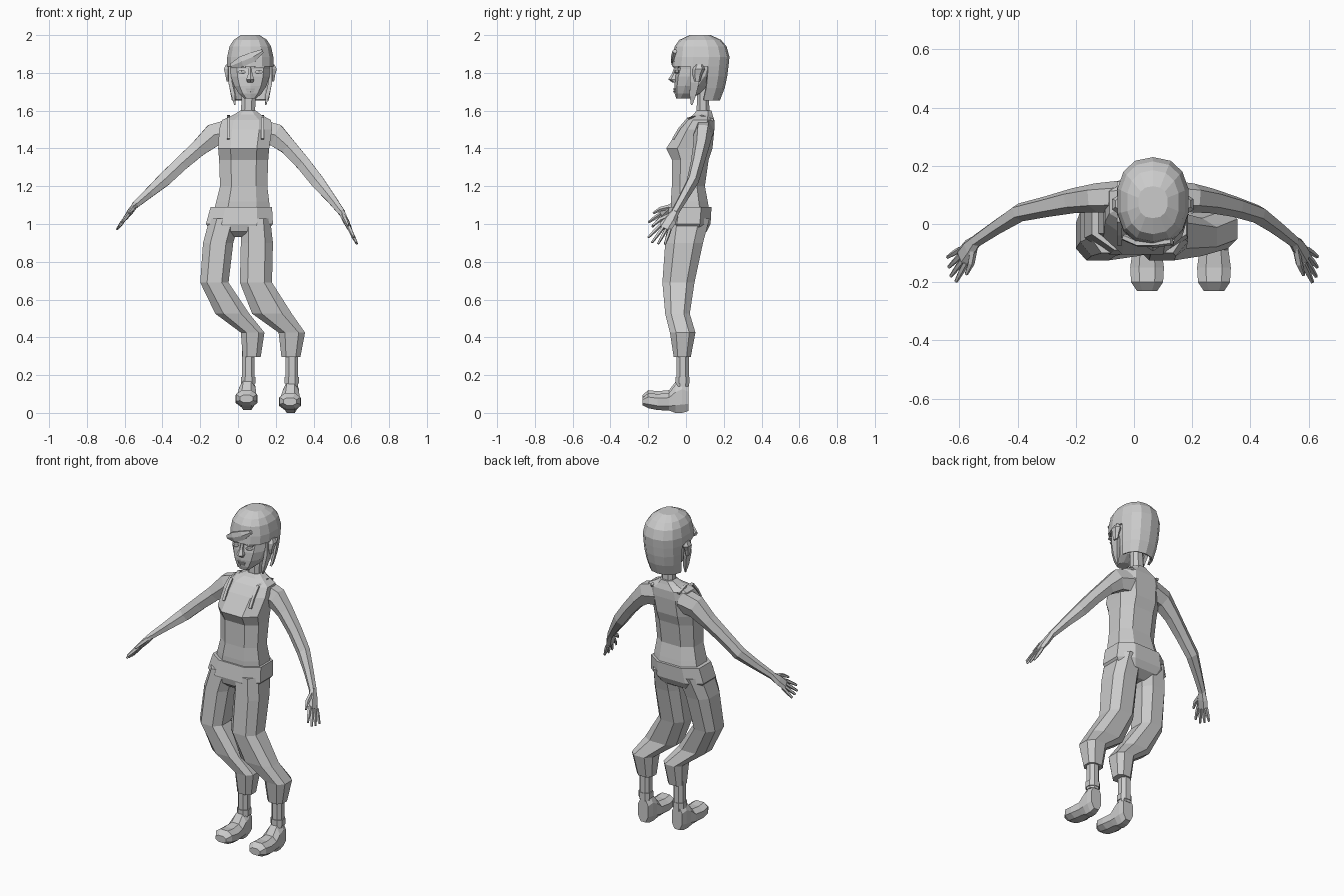
import bpy, bmesh, math
from mathutils import Vector

if "Cube" in bpy.data.objects:
    bpy.data.objects.remove(bpy.data.objects["Cube"])

grey = bpy.data.materials.new("plain grey")
grey.use_nodes = True
COLOUR = (0.6, 0.6, 0.6, 1)
grey.diffuse_color = COLOUR
grey.node_tree.nodes["Principled BSDF"].inputs["Base Color"].default_value = COLOUR

MID = 0.065  # centre line of the head


def outline(sides, power):
    """Rounded unit outline with a flat front, touching -1 and 1 on both axes."""
    pts = []
    for i in range(sides):
        a = (i + 0.5) * math.tau / sides
        pts.append([math.copysign(abs(f(a)) ** power, f(a)) for f in (math.cos, math.sin)])
    mx, my = (max(p[k] for p in pts) for k in (0, 1))
    return [(p[0] / mx, p[1] / my) for p in pts]


def loft(name, rings, sides=8, power=0.85, cut=None):
    """Skin a closed body over rings given as (centre, half axis, half axis)."""
    bm = bmesh.new()
    shape = outline(sides, power)
    loops = [[bm.verts.new(Vector(c) + Vector(u) * p + Vector(v) * q) for p, q in shape]
             for c, u, v in rings]
    for a, b in zip(loops, loops[1:]):
        for i in range(sides):
            j = (i + 1) % sides
            bm.faces.new((a[i], a[j], b[j], b[i]))
    bm.faces.new(loops[0])
    bm.faces.new(loops[-1])
    bmesh.ops.recalc_face_normals(bm, faces=bm.faces)
    if cut:
        gone = [f for f in bm.faces if cut(f.calc_center_median())]
        bmesh.ops.delete(bm, geom=gone, context="FACES")
    mesh = bpy.data.meshes.new(name)
    bm.to_mesh(mesh)
    bm.free()
    mesh.materials.append(grey)
    obj = bpy.data.objects.new(name, mesh)
    bpy.context.collection.objects.link(obj)
    return obj


def level(x0, x1, y0, y1, z):
    """Horizontal ring from its bounds."""
    return ((x0 + x1) / 2, (y0 + y1) / 2, z), ((x1 - x0) / 2, 0, 0), (0, (y1 - y0) / 2, 0)


def centred(hx, y0, y1, z, x=MID):
    return level(x - hx, x + hx, y0, y1, z)


def frame(t):
    u = t.cross(Vector((0, 1, 0))).normalized()
    return u, u.cross(t).normalized()


def limb(name, path, sides=6, power=0.9):
    """Tube along (point, thickness, width) stations."""
    pts = [Vector(p[0]) for p in path]
    rings = []
    for i, (p, ru, rv) in enumerate(path):
        t = pts[min(i + 1, len(pts) - 1)] - pts[max(i - 1, 0)]
        u, v = frame(t)
        rings.append((p, u * ru, v * rv))
    return loft(name, rings, sides, power)


# Torso, waistband and neck
loft("torso", [level(*r) for r in (
    (-.13, .17, -.08, .125, 1.06), (-.115, .165, -.08, .115, 1.12),
    (-.095, .155, -.075, .1, 1.2), (-.1, .16, -.075, .12, 1.34),
    (-.105, .165, -.105, .14, 1.4), (-.1, .18, -.04, .15, 1.5),
    (-.085, .175, 0, .15, 1.55), (-.02, .12, .04, .14, 1.58), (.01, .095, .055, .135, 1.6))],
    power=.75)
loft("neck", [centred(.038, .055, .125, 1.57, .052), centred(.036, .06, .12, 1.72, .058)])
loft("trouser_seat", [level(*r) for r in (
    (-.145, .18, -.09, .135, 1.09), (-.17, .185, -.105, .13, 1.0),
    (-.14, .15, -.095, .11, .96), (-.05, .06, -.06, .06, .93))], power=.75)

# Trouser legs, ankles and shoes
legs = {
    "right": ((-.15, .01), (-.185, -.025), (-.2, -.05), (-.12, .06), (.015, .14), (.025, .12)),
    "left": ((.02, .17), (.015, .185), (.01, .18), (.075, .285), (.215, .355), (.23, .33)),
}
depths = ((-.1, .125, 1.03), (-.11, .09, .9), (-.125, .045, .69),
          (-.11, .02, .525), (-.085, .05, .425), (-.065, .025, .295))
for side, foot_x, lift in (("right", .045, .015), ("left", .275, 0)):
    loft(side + "_trouser_leg", [level(*x, *d) for x, d in zip(legs[side], depths)], power=.75)
    ankle = foot_x + .01
    loft(side + "_ankle", [centred(.033, -.05, .015, z, ankle) for z in (.34, .14)])
    loft(side + "_shoe_cuff", [centred(.038, -.055, .018, z, ankle) for z in (.19, .155)])
    stations = ((.012, .01, .15, .035, .008), (-.02, 0, .17, .042, .006),
                (-.055, 0, .15, .045, .004), (-.09, .012, .105, .05, 0),
                (-.15, .015, .1, .058, 0), (-.2, .025, .105, .055, 0), (-.23, .04, .08, .035, 0))
    loft(side + "_shoe", [((foot_x + dx, y, (z0 + z1) / 2 + lift), (hx, 0, 0), (0, 0, (z1 - z0) / 2))
                          for y, z0, z1, hx, dx in stations])

# Arms and hands
sizes = ((.065, .055), (.06, .05), (.043, .043), (.038, .036), (.036, .032), (.026, .026), (.018, .022))
arms = {
    "right": ((-.04, .095, 1.49), (-.13, .09, 1.47), (-.21, .08, 1.4), (-.3, .06, 1.32),
              (-.39, .04, 1.235), (-.47, -.01, 1.165), (-.545, -.06, 1.1)),
    "left": ((.11, .095, 1.49), (.2, .09, 1.47), (.265, .08, 1.41), (.345, .06, 1.32),
             (.42, .035, 1.225), (.485, -.01, 1.145), (.55, -.06, 1.06)),
}
tips = {"right": (-.63, -.16, .985), "left": (.625, -.16, .905)}
for side, path in arms.items():
    limb(side + "_arm", [(p, *s) for p, s in zip(path, sizes)])
    wrist, tip = Vector(path[-1]), Vector(tips[side])
    d = tip - wrist
    u, v = frame(d)
    if v.y > 0:
        v = -v  # towards the front of the body
    limb(side + "_palm", [(wrist - d * .05, .016, .02), (wrist + d * .25, .016, .036),
                          (wrist + d * .55, .011, .036)])
    for k in range(4):
        s = (k - 1.5) / 1.5
        start = wrist + d * .5 + v * s * .028
        end = wrist + d * (1.08 - .12 * abs(s - .2)) + v * s * .048
        limb(side + "_finger", [(start, .009, .0095), ((start + end) / 2, .009, .009),
                                (end, .005, .006)], 5)
    root = wrist + d * .12 + v * .012
    limb(side + "_thumb", [(root, .011, .013), (root + d * .25 + v * .035, .01, .011),
                           (root + d * .5 + v * .05, .005, .006)], 5)

# Top straps over each shoulder
for s in (-1, 1):
    x = .04 + s * .09
    limb("shoulder_strap", [((x, -.068, 1.45), .008, .006), ((x, -.035, 1.505), .008, .006),
                            ((x, .01, 1.558), .008, .006), ((x, .08, 1.572), .008, .006),
                            ((x, .145, 1.55), .008, .006)], 4)

# Head with nose, lips, eyes and ears
loft("head", [centred(*r) for r in (
    (.032, -.052, .02, 1.665), (.06, -.06, .08, 1.69), (.085, -.062, .12, 1.73),
    (.102, -.06, .17, 1.78), (.106, -.05, .19, 1.82), (.108, -.052, .2, 1.86),
    (.09, -.03, .17, 1.94), (.05, .02, .12, 1.975))], 10)
loft("nose", [centred(*r) for r in ((.008, -.062, -.03, 1.83), (.011, -.075, -.03, 1.795),
                                   (.021, -.094, -.03, 1.765), (.014, -.07, -.03, 1.748))], 6)
for name, hx, z in (("upper_lip", .026, 1.712), ("lower_lip", .02, 1.7)):
    loft(name, [centred(hx, -.068, -.04, z + .005), centred(hx * .8, -.066, -.04, z - .005)], 6)
for s in (-1, 1):
    loft("eye", [centred(h, -.06, -.035, z, MID + s * .046)
                 for h, z in ((.012, 1.814), (.022, 1.805), (.013, 1.796))], 6)
    loft("eyebrow", [centred(.026, -.066, -.035, z, MID + s * .048) for z in (1.834, 1.826)], 6)
    loft("ear", [centred(h, y0, y1, z, MID + s * .118)
                 for h, y0, y1, z in ((.008, .045, .075, 1.755), (.014, .035, .085, 1.79),
                                      (.022, .035, .1, 1.82), (.01, .05, .09, 1.845))], 6)
    # Thin side lock in front of the ear
    limb("side_lock", [((MID + s * .108, .05, 1.84), .008, .025),
                       ((MID + s * .106, .045, 1.75), .01, .024),
                       ((MID + s * .09, .035, 1.68), .01, .016),
                       ((MID + s * .082, .03, 1.63), .003, .004)], 4)

# Bobbed hair, open around the face and neck
hair = loft("hair", [centred(*r) for r in (
    (.098, -.06, .18, 1.655), (.11, -.065, .205, 1.72), (.118, -.07, .218, 1.78),
    (.122, -.075, .225, 1.835), (.122, -.07, .23, 1.885), (.11, -.06, .215, 1.94),
    (.088, -.035, .185, 1.975), (.05, .02, .13, 2.0))], 14,
    cut=lambda c: c.z < 1.66 or (c.z < 1.83 and c.y < .075))
shell = hair.modifiers.new("thickness", "SOLIDIFY")
shell.thickness = .012
shell.offset = -1

# Swept fringe
limb("fringe", [((.13, -.06, 1.915), .01, .012), ((.08, -.066, 1.885), .026, .014),
                ((.02, -.066, 1.86), .028, .014), ((-.035, -.045, 1.838), .012, .012)])
